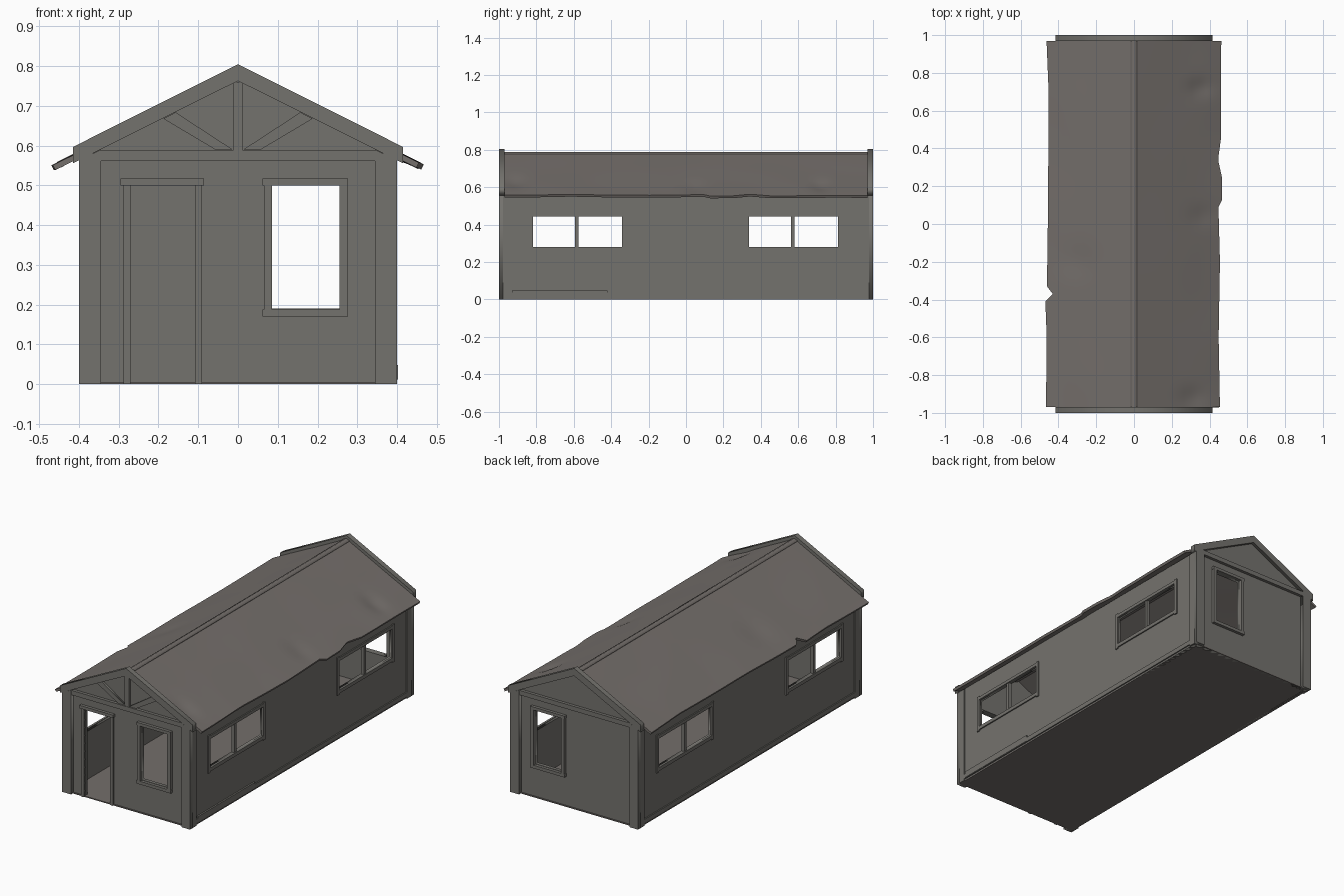
import bpy, bmesh, math
from mathutils import Matrix, Vector, noise

if "Cube" in bpy.data.objects:
    bpy.data.objects.remove(bpy.data.objects["Cube"])


def material(name, rgb):
    m = bpy.data.materials.new(name)
    m.diffuse_color = (*rgb, 1)
    m.use_nodes = True
    m.node_tree.nodes["Principled BSDF"].inputs["Base Color"].default_value = m.diffuse_color
    return m


WALL = material("weathered grey wall", (0.175, 0.17, 0.155))
ROOF = material("worn brown grey roof", (0.175, 0.158, 0.147))


def add_object(name, mesh, mat):
    ob = bpy.data.objects.new(name, mesh)
    bpy.context.collection.objects.link(ob)
    mesh.materials.clear()
    mesh.materials.append(mat)
    return ob


def box(name, x, y, z, mat=WALL):
    bm = bmesh.new()
    bmesh.ops.create_cube(bm, size=1)
    size = [abs(r[1] - r[0]) for r in (x, y, z)]
    mid = [(r[1] + r[0]) / 2 for r in (x, y, z)]
    bm.transform(Matrix.Translation(mid) @ Matrix.Diagonal((*size, 1)))
    me = bpy.data.meshes.new(name)
    bm.to_mesh(me)
    bm.free()
    return add_object(name, me, mat)


def evaluated_mesh(ob):
    dg = bpy.context.evaluated_depsgraph_get()
    return bpy.data.meshes.new_from_object(ob.evaluated_get(dg))


def panel(name, loops, axis, lo, hi, mat=WALL):
    """Flat outline with holes, extruded along y or x between lo and hi."""
    cu = bpy.data.curves.new(name, 'CURVE')
    cu.dimensions, cu.fill_mode = '2D', 'BOTH'
    cu.extrude = abs(hi - lo) / 2
    for loop in loops:
        sp = cu.splines.new('POLY')
        sp.points.add(len(loop) - 1)
        for p, (u, v) in zip(sp.points, loop):
            p.co = (u, v, 0, 1)
        sp.use_cyclic_u = True
    tmp = bpy.data.objects.new(name + "_outline", cu)
    bpy.context.collection.objects.link(tmp)
    me = evaluated_mesh(tmp)
    bpy.data.objects.remove(tmp)
    mid = (lo + hi) / 2
    rot = Matrix.Rotation(math.pi / 2, 4, 'X')
    if axis == 'x':
        rot = Matrix.Rotation(math.pi / 2, 4, 'Z') @ rot
    me.transform(Matrix.Translation((mid, 0, 0) if axis == 'x' else (0, mid, 0)) @ rot)
    return add_object(name, me, mat)


def rect(u0, u1, v0, v1):
    return [(u0, v0), (u1, v0), (u1, v1), (u0, v1)]


# Floor
box("floor", (-0.393, 0.393), (-0.985, 0.985), (0, 0.006), ROOF)

# End walls with window holes, and a doorway notched into the front
window = rect(0.083, 0.257, 0.19, 0.5)
gable = [(0.393, 0), (0.393, 0.572), (0, 0.768), (-0.393, 0.572), (-0.393, 0)]
doorway = [(-0.27, 0), (-0.27, 0.5), (-0.108, 0.5), (-0.108, 0)]
panel("front_wall", [gable + doorway, window], 'y', -0.98, -0.96)
panel("back_wall", [gable, window], 'y', 0.96, 0.98)

# Side walls with two wide windows each
spans = [(-0.825, -0.335), (0.33, 0.82)]
holes = [rect(a, b, 0.278, 0.446) for a, b in spans]
for s, side in ((1, "right"), (-1, "left")):
    panel(side + "_wall", [rect(-0.98, 0.98, 0, 0.57)] + holes, 'x', s * 0.373, s * 0.393)
    # Baseboard, with one loose raised stretch on the right
    box(side + "_baseboard", (s * 0.39, s * 0.4), (-0.94, 0.94), (0.01, 0.036))
    for n, (a, b) in enumerate(spans):
        name = f"{side}_window_{n + 1}"
        out = (s * 0.388, s * 0.4)
        for tag, y0, y1 in (("jamb_a", a - 0.01, a + 0.008), ("jamb_b", b - 0.008, b + 0.01)):
            box(f"{name}_{tag}", out, (y0, y1), (0.253, 0.467))
        box(name + "_head", out, (a, b), (0.444, 0.462))
        box(name + "_sill", out, (a, b), (0.26, 0.28))
        mid = (a + b) / 2 - 0.005
        box(name + "_mullion", (s * 0.376, s * 0.395), (mid - 0.009, mid + 0.009), (0.278, 0.446))
box("loose_baseboard", (0.392, 0.402), (-0.93, -0.42), (0.012, 0.048))

# Trim on both ends
for e, end in ((-1, "front"), (1, "back")):
    face = (e * 0.978, e * 0.997)
    # Window surround
    box(end + "_window_head", (0.062, 0.277), face, (0.5, 0.517))
    box(end + "_window_sill", (0.062, 0.277), face, (0.17, 0.188))
    box(end + "_window_jamb_left", (0.065, 0.085), face, (0.188, 0.5))
    box(end + "_window_jamb_right", (0.255, 0.275), face, (0.188, 0.5))
    # Tie beam across the gable
    box(end + "_tie_beam", (-0.345, 0.345), face, (0.562, 0.588))
    for s, side in ((1, "right"), (-1, "left")):
        # Corner boards, wrapping round the edge
        panel(f"{end}_{side}_corner_board",
              [[(s * u, v) for u, v in ((0.345, 0), (0.4, 0), (0.4, 0.564), (0.345, 0.59))]],
              'y', e * 0.978, e * 1.0)
        box(f"{end}_{side}_corner_return", (s * 0.39, s * 0.4), (e * 0.94, e * 0.98), (0, 0.565))
    # Rake boards above the roof line
    rake = [(0, 0.805), (0.415, 0.597), (0.415, 0.556), (0, 0.763),
            (-0.415, 0.556), (-0.415, 0.597)]
    panel(end + "_rake_boards", [rake], 'y', e * 0.97, e * 1.0)

# Door surround
box("door_head", (-0.295, -0.085), (-0.978, -0.997), (0.5, 0.517))
box("door_jamb_left", (-0.288, -0.27), (-0.978, -0.99), (0, 0.5))
box("door_jamb_right", (-0.108, -0.09), (-0.978, -0.99), (0, 0.5))

# Front gable truss
box("king_post", (-0.013, 0.013), (-0.978, -0.995), (0.588, 0.76))
for s, side in ((1, "right"), (-1, "left")):
    panel(side + "_brace", [[(s * u, v) for u, v in
          ((0.013, 0.59), (0.057, 0.59), (0.188, 0.668), (0.157, 0.684))]], 'y', -0.978, -0.992)


# Worn roof slopes: dented sheets with ragged eaves
def eave_at(points, y):
    for (y0, x0), (y1, x1) in zip(points, points[1:]):
        if y <= y1:
            return x0 + (x1 - x0) * (y - y0) / (y1 - y0)
    return points[-1][1]


EAVES = {
    "right": [(-0.97, 0.455), (-0.6, 0.448), (-0.2, 0.455), (0.09, 0.447), (0.13, 0.467),
              (0.25, 0.465), (0.34, 0.445), (0.45, 0.46), (0.97, 0.462)],
    "left": [(-0.97, 0.466), (-0.6, 0.462), (-0.395, 0.47), (-0.385, 0.43), (-0.355, 0.43),
             (-0.345, 0.461), (0.1, 0.455), (0.7, 0.452), (0.97, 0.463)]}
DENTS = [(0.35, 0.72, 0.07, 0.014), (0.31, -0.92, 0.08, 0.012),
         (0.36, 0.04, 0.08, 0.008), (-0.3, -0.2, 0.12, 0.007)]


def roof_slope(side, s):
    nu, nv = 12, 97
    bm = bmesh.new()
    rows = []
    for j in range(nv + 1):
        y = -0.97 + 1.94 * j / nv
        edge = eave_at(EAVES[side], y)
        row = []
        for i in range(nu + 1):
            u = i / nu
            x = edge * u
            drop = 0.004 * u * noise.noise(Vector((s * 3 + x * 4, y * 3, 0)))
            for dx, dy, r, d in DENTS:
                q = ((s * x - dx) ** 2 + (y - dy) ** 2) / (r * r)
                drop -= d * math.exp(-2 * q)
            row.append(bm.verts.new((s * x, y, 0.785 - 0.5 * x + drop)))
        rows.append(row)
    for a, b in zip(rows, rows[1:]):
        for i in range(nu):
            f = [a[i], a[i + 1], b[i + 1], b[i]]
            bm.faces.new(f if s > 0 else f[::-1])
    me = bpy.data.meshes.new(side + "_roof")
    bm.to_mesh(me)
    bm.free()
    ob = add_object(side + "_roof", me, ROOF)
    mod = ob.modifiers.new("thickness", 'SOLIDIFY')
    mod.thickness, mod.offset = 0.014, -1
    solid = evaluated_mesh(ob)
    ob.modifiers.clear()
    ob.data = solid
    bpy.ops.object.select_all(action='DESELECT')
    ob.select_set(True)
    bpy.context.view_layer.objects.active = ob
    bpy.ops.object.shade_smooth_by_angle(angle=math.radians(35))


roof_slope("right", 1)
roof_slope("left", -1)

# Ridge cap
panel("ridge_cap", [[(0, 0.789), (0.018, 0.78), (0.018, 0.774), (0, 0.782),
                     (-0.018, 0.774), (-0.018, 0.78)]], 'y', -0.97, 0.97, ROOF)
